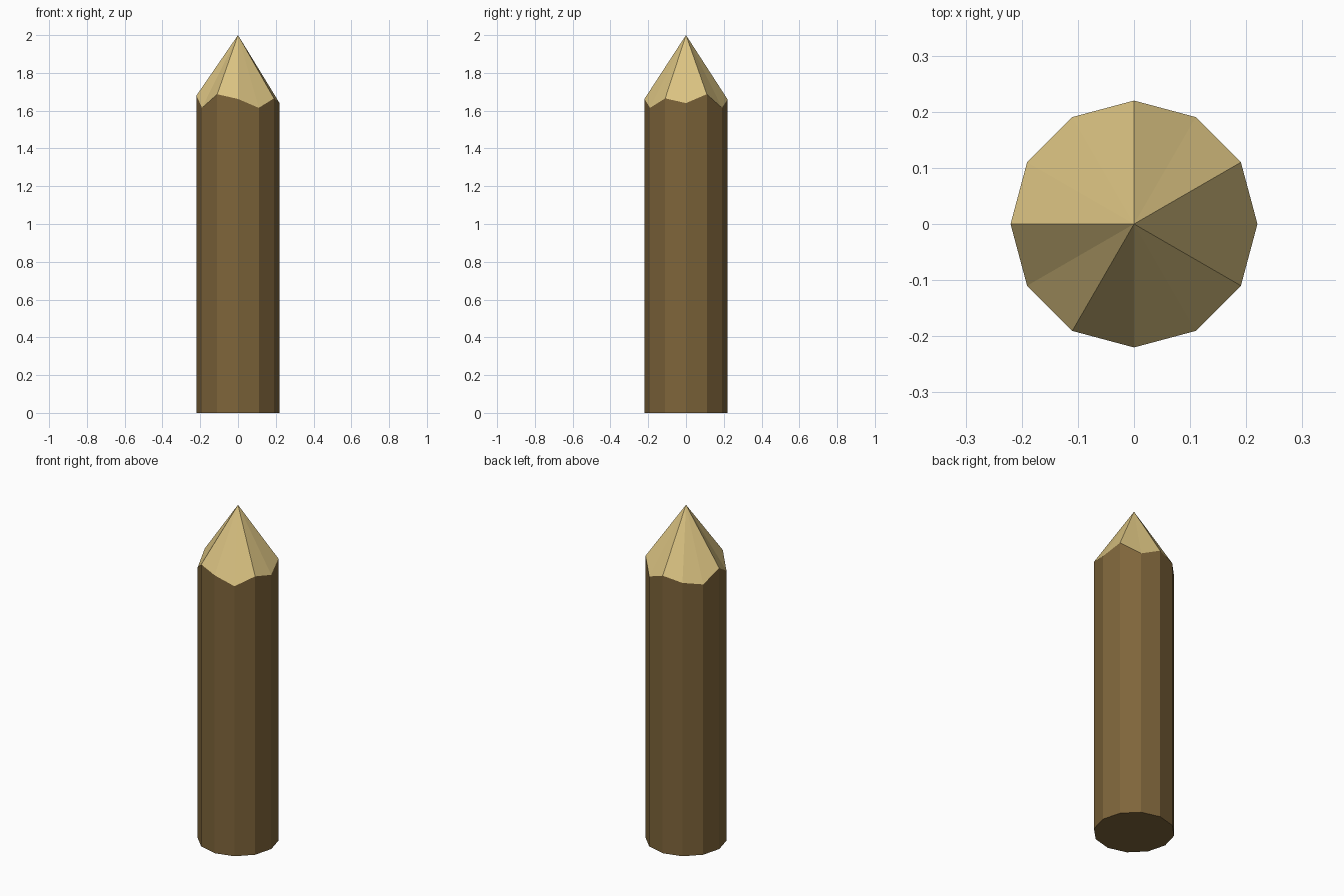
import bpy, bmesh
from math import cos, sin, tau

if "Cube" in bpy.data.objects:
    bpy.data.objects.remove(bpy.data.objects["Cube"])

R, TIP_Z = 0.22, 2.0
# Height of the uneven hewn line at each of the twelve corners, from +x anticlockwise
CUT = [1.64, 1.687, 1.615, 1.66, 1.635, 1.617, 1.68, 1.615, 1.687, 1.662, 1.615, 1.665]
N = len(CUT)


def ring(bm, heights):
    return [bm.verts.new((R * cos(tau * i / N), R * sin(tau * i / N), z))
            for i, z in enumerate(heights)]


def finish(bm, name, color):
    bmesh.ops.recalc_face_normals(bm, faces=bm.faces)
    mesh = bpy.data.meshes.new(name)
    bm.to_mesh(mesh)
    bm.free()
    mat = bpy.data.materials.new(name + "_wood")
    mat.diffuse_color = color
    mat.use_nodes = True
    mat.node_tree.nodes["Principled BSDF"].inputs["Base Color"].default_value = mat.diffuse_color
    mesh.materials.append(mat)
    obj = bpy.data.objects.new(name, mesh)
    bpy.context.collection.objects.link(obj)
    return obj


# Bark-covered shaft with a flat base and jagged upper rim
bm = bmesh.new()
low, high = ring(bm, [0] * N), ring(bm, CUT)
for i in range(N):
    j = (i + 1) % N
    bm.faces.new((low[i], low[j], high[j], high[i]))
bm.faces.new(low[::-1])
finish(bm, "stake_shaft", (0.21, 0.13, 0.043, 1))

# Pale carved point, sharing the jagged rim
bm = bmesh.new()
rim = ring(bm, CUT)
apex = bm.verts.new((0, 0, TIP_Z))
for i in range(N):
    bm.faces.new((rim[i], rim[(i + 1) % N], apex))
tip = finish(bm, "carved_point", (0.70, 0.54, 0.22, 1))
# Open cone: make sure all facets face outward
if tip.data.polygons[0].normal.z < 0:
    tip.data.flip_normals()
